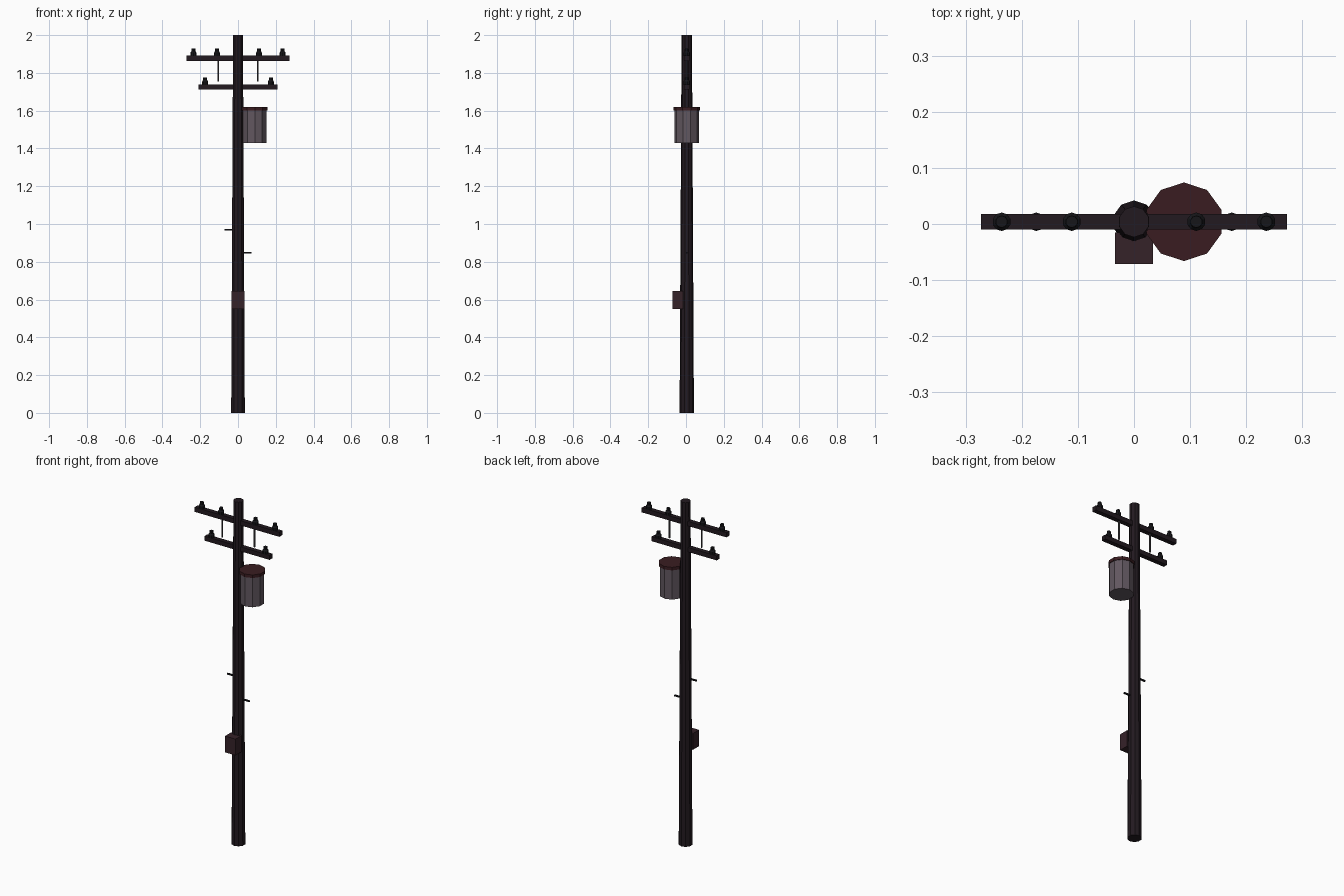
import bpy, bmesh, math
from mathutils import Matrix

if "Cube" in bpy.data.objects:
    bpy.data.objects.remove(bpy.data.objects["Cube"])

Y = 0.004  # pole axis, offset so the whole model is centred in y


def material(name, rgb):
    m = bpy.data.materials.new(name)
    m.diffuse_color = (*rgb, 1)
    m.use_nodes = True
    m.node_tree.nodes["Principled BSDF"].inputs["Base Color"].default_value = m.diffuse_color
    return m


WOOD = material("dark_wood", (0.016, 0.010, 0.014))
BLACK = material("black_ceramic", (0.008, 0.008, 0.010))
STEEL = material("steel", (0.06, 0.055, 0.06))
TANK = material("tank_grey", (0.12, 0.095, 0.115))
RUST = material("dark_red", (0.042, 0.012, 0.015))
BOX = material("box_red", (0.036, 0.016, 0.022))


def finish(bm, name, mat):
    bmesh.ops.recalc_face_normals(bm, faces=bm.faces)
    me = bpy.data.meshes.new(name)
    bm.to_mesh(me)
    bm.free()
    me.materials.append(mat)
    ob = bpy.data.objects.new(name, me)
    bpy.context.collection.objects.link(ob)
    return ob


def box(name, mat, x, y, z):
    """Box from (min, max) ranges."""
    bm = bmesh.new()
    size = [r[1] - r[0] for r in (x, y, z)]
    mid = [(r[0] + r[1]) / 2 for r in (x, y, z)]
    bmesh.ops.create_cube(bm, size=1, matrix=Matrix.Translation(mid) @ Matrix.Diagonal((*size, 1)))
    return finish(bm, name, mat)


def turned(name, mat, x, profile, sides=10):
    """Flat-faced turned part from (radius, z) points, first corner towards +y."""
    bm = bmesh.new()
    rings = []
    for r, z in profile:
        angles = [math.pi / 2 + i * math.tau / sides for i in range(sides)]
        rings.append([bm.verts.new((x + r * math.cos(a), Y + r * math.sin(a), z)) for a in angles])
    for a, b in zip(rings, rings[1:]):
        for i in range(sides):
            j = (i + 1) % sides
            bm.faces.new((a[i], a[j], b[j], b[i]))
    bm.faces.new(rings[0][::-1])
    bm.faces.new(rings[-1])
    return finish(bm, name, mat)


# Tapered pole
turned("pole", WOOD, 0, [(0.038, 0), (0.0275, 2.0)])

# Crossarms with their insulators
for label, half, z0, z1, spots in (("upper", 0.273, 1.864, 1.891, (0.111, 0.236)),
                                   ("lower", 0.21, 1.713, 1.739, (0.174,))):
    box(label + "_crossarm", WOOD, (-half, half), (Y - 0.0135, Y + 0.0135), (z0, z1))
    for s in spots:
        for side, sx in (("left", -s), ("right", s)):
            turned(f"{label}_insulator_{side}", BLACK, sx,
                   [(0.0165, z1 - 0.002), (0.0165, z1 + 0.016), (0.0115, z1 + 0.023), (0.0105, z1 + 0.037)])

for side, s in (("left", -1), ("right", 1)):
    # Hanging rods between the crossarms
    turned("rod_" + side, STEEL, s * 0.104, [(0.005, 1.755), (0.005, 1.866)], 6)
    # Climbing pegs at staggered heights
    z = 0.97 if s < 0 else 0.847
    box("peg_" + side, BLACK, sorted((s * 0.02, s * 0.071)), (Y - 0.004, Y + 0.004), (z - 0.004, z + 0.004))

# Transformer tank and lid
turned("transformer_tank", TANK, 0.089, [(0.066, 1.43), (0.066, 1.605)])
turned("transformer_lid", RUST, 0.089, [(0.07, 1.602), (0.07, 1.62)])

# Meter box on the front
box("meter_box", BOX, (-0.034, 0.034), (-0.071, -0.015), (0.55, 0.645))
